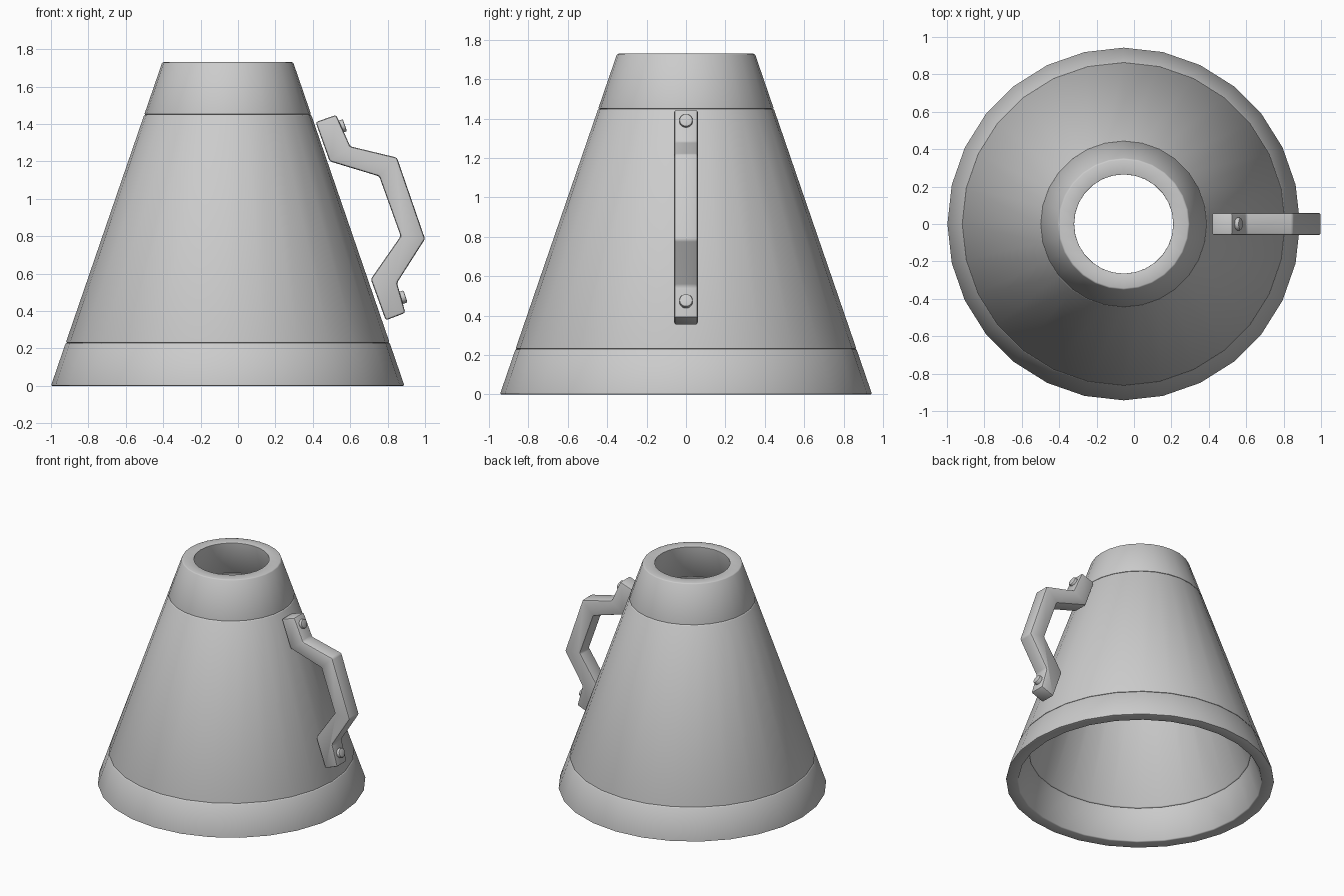
import bpy, bmesh, math
from mathutils import Vector

if "Cube" in bpy.data.objects:
    bpy.data.objects.remove(bpy.data.objects["Cube"], do_unlink=True)

grey = bpy.data.materials.new("plain grey")
grey.use_nodes = True
colour = (0.6, 0.6, 0.6, 1)
grey.diffuse_color = colour
grey.node_tree.nodes["Principled BSDF"].inputs["Base Color"].default_value = colour

SIDES = 28
AXIS_X = -0.055
HEIGHT = 1.73
TAPER = 0.344


def finish(bm, name, bevel):
    """Round the hard edges, then make a smooth-shaded object."""
    bmesh.ops.recalc_face_normals(bm, faces=bm.faces)
    hard = [e for e in bm.edges if e.calc_face_angle(0) > math.radians(25)]
    bmesh.ops.bevel(bm, geom=hard, offset=bevel, segments=2, profile=0.5,
                    affect='EDGES', clamp_overlap=True)
    mesh = bpy.data.meshes.new(name)
    bm.to_mesh(mesh)
    bm.free()
    obj = bpy.data.objects.new(name, mesh)
    bpy.context.collection.objects.link(obj)
    mesh.materials.append(grey)
    bpy.ops.object.select_all(action='DESELECT')
    obj.select_set(True)
    bpy.context.view_layer.objects.active = obj
    bpy.ops.object.shade_smooth_by_angle(angle=math.radians(35))
    return obj


def cone_ring(name, low, high):
    """Closed hollow slice of the tapered wall."""
    bm = bmesh.new()
    section = [(0.945 - TAPER * low, low), (0.945 - TAPER * high, high),
               (0.858 - TAPER * high, high), (0.858 - TAPER * low, low)]
    loops = []
    for r, z in section:
        loops.append([bm.verts.new((AXIS_X + r * math.cos(math.tau * i / SIDES),
                                    r * math.sin(math.tau * i / SIDES), z))
                      for i in range(SIDES)])
    for k in range(4):
        a, b = loops[k], loops[(k + 1) % 4]
        for i in range(SIDES):
            j = (i + 1) % SIDES
            bm.faces.new((a[i], a[j], b[j], b[i]))
    return finish(bm, name, 0.007)


# Tapered shell in three bands
cone_ring("base_band", 0, 0.23)
cone_ring("cone_body", 0.23, 1.45)
cone_ring("top_collar", 1.45, HEIGHT)

# Angular side handle, extruded from its outline
outline = [(0.415, 1.41), (0.525, 1.448), (0.60, 1.28), (0.85, 1.22),
           (1.0, 0.785), (0.85, 0.55), (0.895, 0.39), (0.79, 0.35),
           (0.71, 0.57), (0.87, 0.80), (0.755, 1.12), (0.49, 1.20)]
bm = bmesh.new()
side = bm.faces.new([bm.verts.new((x, -0.06, z)) for x, z in outline])
made = bmesh.ops.extrude_face_region(bm, geom=[side])
bmesh.ops.translate(bm, vec=(0, 0.12, 0),
                    verts=[v for v in made["geom"] if isinstance(v, bmesh.types.BMVert)])
finish(bm, "handle", 0.012)

# Round screw heads on the handle feet
normal = Vector((1, 0, TAPER)).normalized()
for name, spot in (("upper_screw", (0.548, 0, 1.385)), ("lower_screw", (0.872, 0, 0.47))):
    bm = bmesh.new()
    bmesh.ops.create_cone(bm, cap_ends=True, segments=20, radius1=0.034,
                          radius2=0.034, depth=0.05)
    screw = finish(bm, name, 0.006)
    screw.rotation_mode = 'QUATERNION'
    screw.rotation_quaternion = normal.to_track_quat('Z', 'Y')
    screw.location = spot
